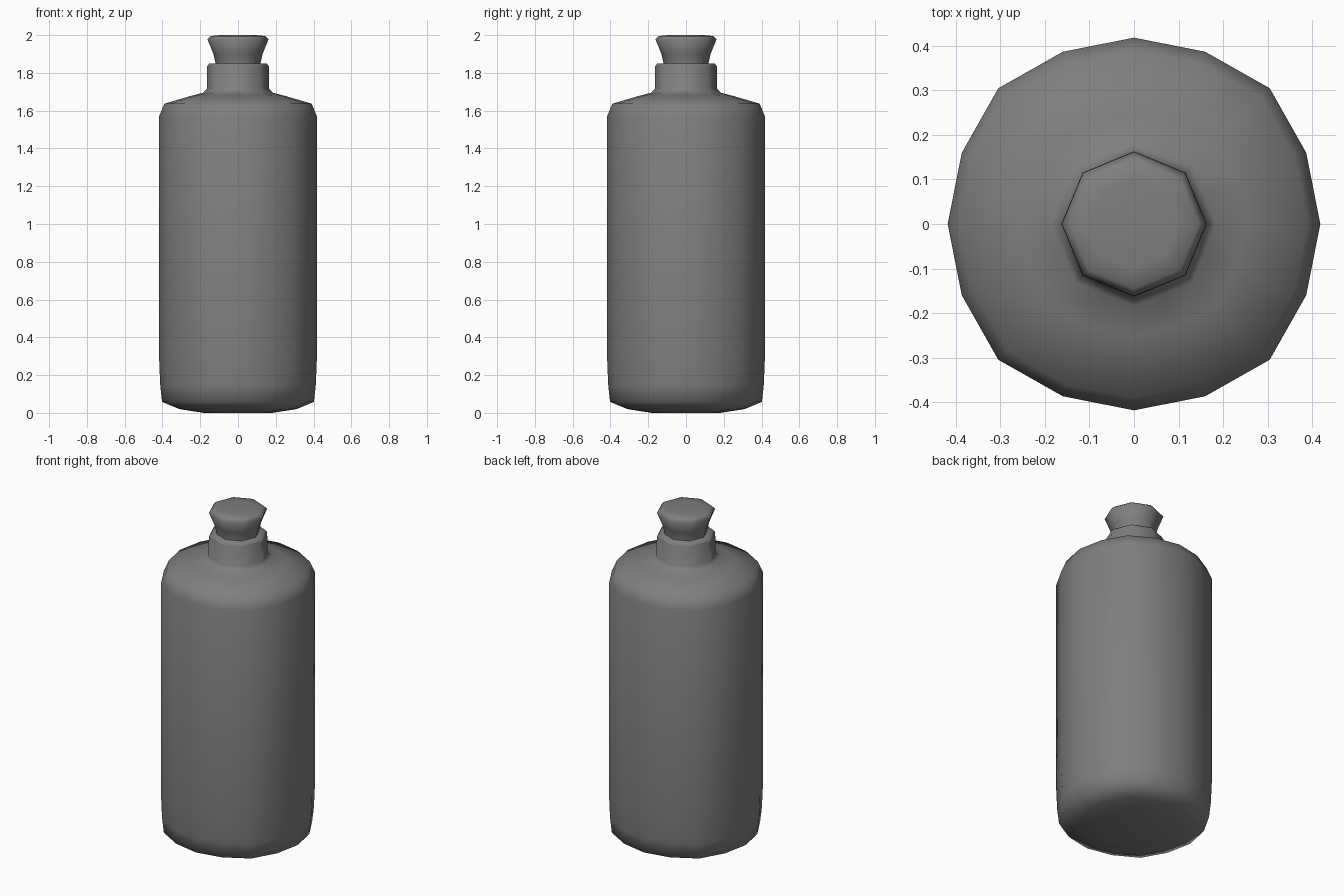
import bpy, bmesh
from math import cos, sin, pi, radians

cube = bpy.data.objects.get("Cube")
if cube:
    bpy.data.objects.remove(cube, do_unlink=True)

grey = bpy.data.materials.new("dark_grey")
grey.use_nodes = True
colour = (0.21, 0.21, 0.21, 1)
grey.diffuse_color = colour
grey.node_tree.nodes["Principled BSDF"].inputs["Base Color"].default_value = colour


def ring_points(radius, z, shape):
    """Sixteen points on a slightly squared circle or on an octagon."""
    points = []
    for i in range(16):
        a = i * pi / 8
        r = radius
        if shape == "octagon" and i % 2:
            r *= cos(pi / 8)
        elif shape == "round" and i % 4 == 2:
            r *= 1.03
        points.append((r * cos(a), r * sin(a), z))
    return points


def lathe(name, profile, smooth_angle):
    """Closed solid through a stack of rings, from bottom to top."""
    bm = bmesh.new()
    rings = [[bm.verts.new(p) for p in ring_points(*row)] for row in profile]
    for low, high in zip(rings, rings[1:]):
        for i in range(16):
            j = (i + 1) % 16
            bm.faces.new((low[i], low[j], high[j], high[i]))
    bm.faces.new(rings[0][::-1])
    bm.faces.new(rings[-1])
    bmesh.ops.recalc_face_normals(bm, faces=bm.faces)
    mesh = bpy.data.meshes.new(name)
    bm.to_mesh(mesh)
    bm.free()
    mesh.materials.append(grey)
    obj = bpy.data.objects.new(name, mesh)
    bpy.context.collection.objects.link(obj)
    bpy.ops.object.select_all(action="DESELECT")
    obj.select_set(True)
    bpy.context.view_layer.objects.active = obj
    bpy.ops.object.shade_smooth_by_angle(angle=radians(smooth_angle))
    return obj


# Bottle: shallow domed base, straight wall, rounded shoulder, octagonal neck
lathe("bottle_body", [
    (0.18, 0.0, "round"),
    (0.31, 0.02, "round"),
    (0.402, 0.058, "round"),
    (0.412, 0.15, "round"),
    (0.418, 0.3, "round"),
    (0.418, 1.57, "round"),
    (0.39, 1.637, "round"),
    (0.25, 1.678, "round"),
    (0.185, 1.695, "octagon"),
    (0.165, 1.715, "octagon"),
    (0.163, 1.835, "octagon"),
    (0.152, 1.85, "octagon"),
    (0.11, 1.85, "octagon"),
], 70)

# Stopper: flared octagonal plug with a chamfered top
lathe("stopper", [
    (0.118, 1.82, "octagon"),
    (0.12, 1.855, "octagon"),
    (0.13, 1.9, "octagon"),
    (0.162, 1.978, "octagon"),
    (0.145, 1.995, "octagon"),
    (0.1, 2.0, "octagon"),
], 70)
